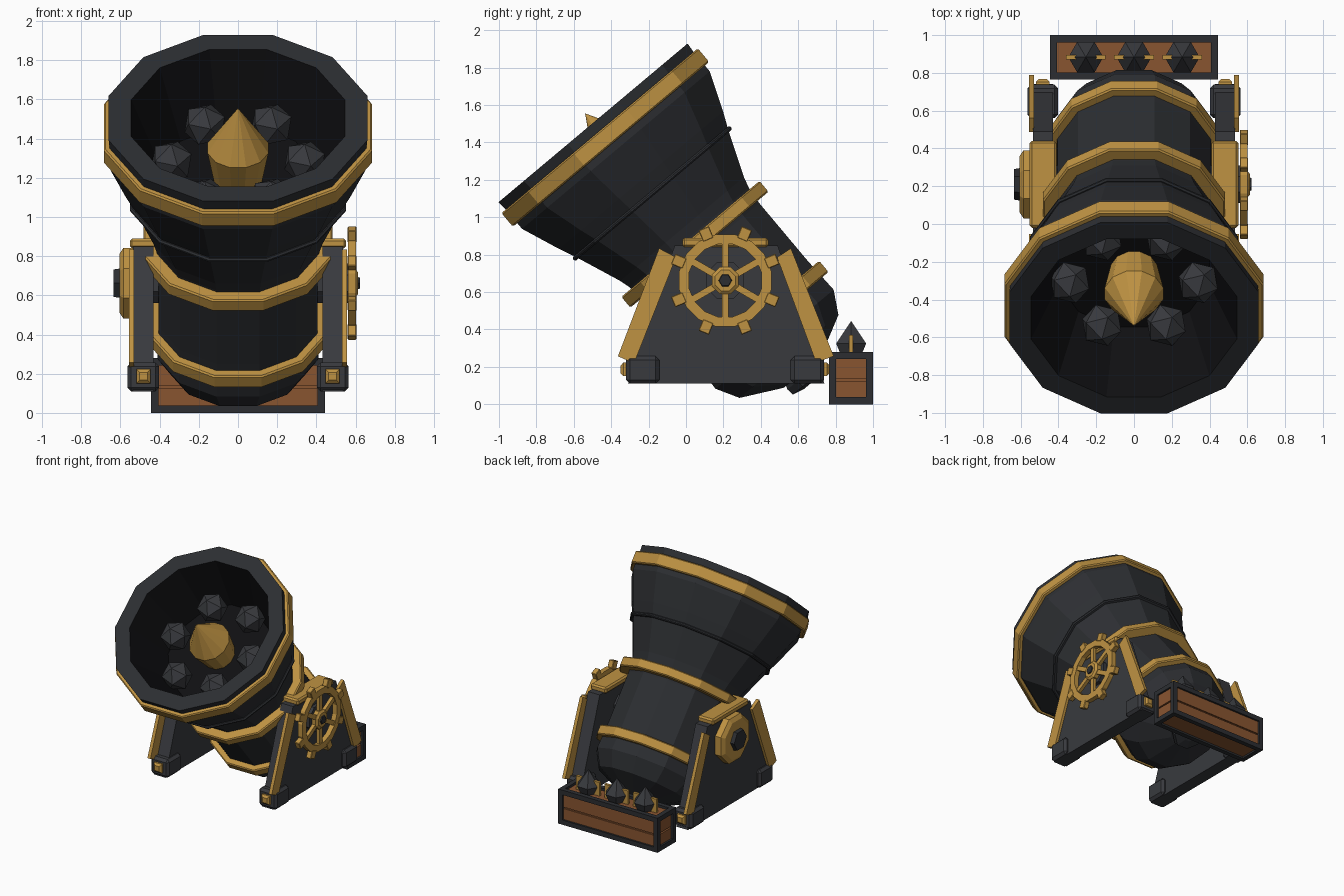
import bpy, bmesh
from math import sin, cos, pi, radians
from mathutils import Matrix, Vector

if "Cube" in bpy.data.objects:
    bpy.data.objects.remove(bpy.data.objects["Cube"])


def material(name, rgb):
    m = bpy.data.materials.new(name)
    m.diffuse_color = (*rgb, 1)
    m.use_nodes = True
    m.node_tree.nodes["Principled BSDF"].inputs["Base Color"].default_value = m.diffuse_color
    return m


IRON = material("iron", (0.025, 0.027, 0.031))
PLATE = material("plate_iron", (0.04, 0.042, 0.048))
GOLD = material("brass", (0.52, 0.29, 0.055))
WOOD = material("wood", (0.25, 0.09, 0.03))
BORE = material("soot", (0.005, 0.005, 0.006))

PIVOT = Vector((0, 0.21, 0.662))
TILT = Matrix.Translation(PIVOT) @ Matrix.Rotation(radians(40), 4, 'X')   # local z = barrel axis
AXLE = Matrix.Translation(PIVOT) @ Matrix.Rotation(radians(90), 4, 'Y')   # local z = +x


def finish(name, bm, mat, matrix=Matrix()):
    bmesh.ops.remove_doubles(bm, verts=bm.verts, dist=1e-5)
    bmesh.ops.recalc_face_normals(bm, faces=bm.faces)
    me = bpy.data.meshes.new(name)
    bm.to_mesh(me)
    bm.free()
    me.materials.append(mat)
    ob = bpy.data.objects.new(name, me)
    ob.matrix_world = matrix
    bpy.context.collection.objects.link(ob)
    return ob


def lathe(name, profile, mat, matrix=TILT, n=12, closed=False, turn=0.5):
    """Revolve (height, flat radius) points into an n-sided solid."""
    bm = bmesh.new()
    k = 1 / cos(pi / n)
    rings = [[bm.verts.new((r * k * cos(2 * pi * (i + turn) / n), r * k * sin(2 * pi * (i + turn) / n), h))
              for i in range(n)] for h, r in profile]
    pairs = list(zip(rings, rings[1:])) + ([(rings[-1], rings[0])] if closed else [])
    for a, b in pairs:
        for i in range(n):
            j = (i + 1) % n
            bm.faces.new((a[i], a[j], b[j], b[i]))
    bmesh.ops.dissolve_degenerate(bm, dist=1e-6, edges=bm.edges)
    return finish(name, bm, mat, matrix)


def boxes(name, spans, mat, bevel=0, matrix=Matrix()):
    """Join boxes given as (x0, x1, y0, y1, z0, z1)."""
    bm = bmesh.new()
    for x0, x1, y0, y1, z0, z1 in spans:
        m = Matrix.Translation(((x0 + x1) / 2, (y0 + y1) / 2, (z0 + z1) / 2)) @ \
            Matrix.Diagonal((x1 - x0, y1 - y0, z1 - z0, 1))
        bmesh.ops.create_cube(bm, size=1, matrix=m)
    if bevel:
        bmesh.ops.bevel(bm, geom=bm.edges[:], offset=bevel, segments=1, affect='EDGES')
    return finish(name, bm, mat, matrix)


def slab(name, outline, x0, x1, mat):
    """Extrude a (y, z) outline from x0 to x1."""
    bm = bmesh.new()
    face = bm.faces.new([bm.verts.new((x0, y, z)) for y, z in outline])
    new = bmesh.ops.extrude_face_region(bm, geom=[face])["geom"]
    bmesh.ops.translate(bm, vec=(x1 - x0, 0, 0), verts=[v for v in new if isinstance(v, bmesh.types.BMVert)])
    return finish(name, bm, mat)


# Barrel: outer shell with muzzle lip, bore, rear knob
barrel = lathe("barrel", [(-.64, 0), (-.64, .13), (-.53, .345), (-.41, .412), (-.2, .405), (.2, .405), (.3, .415),
                          (.36, .432), (.607, .53), (.70, .572), (.91, .655), (1.04, .655), (1.10, .66),
                          (1.10, .545), (.70, .40), (.70, 0)], IRON)
barrel.data.materials.append(BORE)
for p in barrel.data.polygons:
    r = (p.center.x ** 2 + p.center.y ** 2) ** .5
    if p.center.z > .69 and r < .5:
        p.material_index = 1
lathe("rear_knob", [(-.6, 0), (-.6, .10), (-.66, .12), (-.70, .115), (-.715, .05), (-.715, 0)], IRON, n=8)


def band(name, t0, t1, inner, outer, mat):
    c = .008
    lathe(name, [(t0, inner), (t0, outer - c), (t0 + c, outer), (t1 - c, outer), (t1, outer - c), (t1, inner)],
          mat, closed=True)


# Barrel bands
band("muzzle_band", .95, 1.045, .63, .685, GOLD)
band("middle_band", .215, .29, .39, .482, GOLD)
band("rear_band", -.32, -.242, .39, .452, GOLD)
band("thin_ring", .595, .62, .50, .55, IRON)

# Ammunition in the bore
lathe("shell", [(.69, 0), (.69, .12), (.90, .155), (1.166, 0)], GOLD, n=12)
for i in range(6):
    bm = bmesh.new()
    a = i * pi / 3
    bmesh.ops.create_icosphere(bm, subdivisions=1, radius=.115,
                               matrix=Matrix.Translation((.34 * cos(a), .34 * sin(a), .81)))
    finish("bore_ball", bm, PLATE, TILT)

# Carriage, both sides
for s in (-1, 1):
    def span(a, b, *rest):
        return (min(s * a, s * b), max(s * a, s * b), *rest)
    slab("side_plate", [(-.31, .11), (.74, .11), (.71, .22), (.49, .85), (-.06, .85), (-.28, .22)],
         s * .43, s * .535, PLATE)
    slab("front_strut", [(-.364, .257), (-.278, .219), (-.053, .786), (-.144, .834)], s * .53, s * .557, GOLD)
    slab("back_strut", [(.695, .225), (.79, .257), (.561, .834), (.487, .786)], s * .53, s * .557, GOLD)
    boxes("top_cap", [span(.41, .552, -.02, .44, .84, .89)], GOLD, .012)
    for y0, end in ((-.32, -1), (.56, 1)):
        boxes("foot_block", [span(.402, .565, y0, y0 + .178, .11, .257)], PLATE, .02)
        # tapered stud on the outer end of each foot
        y = y0 if end < 0 else y0 + .178
        stud = Matrix.Translation((s * .483, y, .187)) @ Matrix.Rotation(-end * pi / 2, 4, 'X')
        lathe("foot_stud", [(-.01, 0), (-.01, .036), (.015, .036), (.03, .02), (.03, 0)], GOLD, stud, n=4)

# Axle through barrel and plates
lathe("axle", [(-.565, 0), (-.565, .1), (.565, .1), (.565, 0)], PLATE, AXLE, n=8)

# Left hub disc
lathe("hub_disc", [(-.53, 0), (-.53, .18), (-.585, .18), (-.605, .15), (-.605, 0)], GOLD, AXLE, n=8)
lathe("hub_nut", [(-.60, 0), (-.60, .075), (-.635, .07), (-.635, 0)], IRON, AXLE, n=6)

# Right hand wheel with spokes and grips
lathe("wheel_rim", [(.562, .195), (.562, .247), (.602, .247), (.602, .195)], GOLD, AXLE, n=16, closed=True)
for i in range(6):
    boxes("wheel_spoke", [(.05, .205, -.018, .018, .568, .596)], GOLD, 0, AXLE @ Matrix.Rotation(i * pi / 3, 4, 'Z'))
for i in range(8):
    boxes("wheel_grip", [(.235, .302, -.03, .03, .56, .604)], GOLD, .004,
          AXLE @ Matrix.Rotation((i + .5) * pi / 4, 4, 'Z'))
lathe("wheel_hub", [(.56, 0), (.56, .072), (.60, .072), (.613, .055), (.613, 0)], GOLD, AXLE, n=8)
lathe("wheel_nut", [(.61, 0), (.61, .032), (.622, .028), (.622, 0)], IRON, AXLE, n=6)

# Ammunition crate: frame bars on all twelve edges
X, Y0, Y1, Z, B = .445, .765, 1.0, .28, .038
bars = [(-X, X, y, y + B, z, z + B) for y in (Y0, Y1 - B) for z in (0, Z - B)]
bars += [(x, x + B, Y0, Y1, z, z + B) for x in (-X, X - B) for z in (0, Z - B)]
bars += [(x, x + B, y, y + B, 0, Z) for x in (-X, X - B) for y in (Y0, Y1 - B)]
boxes("crate_frame", bars, IRON)
boxes("crate_planks", [(-X + .015, X - .015, Y0 + .015, Y1 - .015, .015, .125),
                       (-X + .015, X - .015, Y0 + .015, Y1 - .015, .137, .26),
                       (-X + .03, X - .03, Y0 + .025, Y1 - .025, .12, .14)], WOOD)

# Pointed shells and brass holders in the crate
for x in (-.255, 0, .255):
    lathe("crate_shell", [(.24, 0), (.24, .045), (.325, .08), (.445, 0)], PLATE,
          Matrix.Translation((x, .883, 0)), n=6, turn=0)
    boxes("shell_holder", [(x + d - .027, x + d + .027, .872, .894, .25, .37) for d in (-.078, .078)], GOLD)
